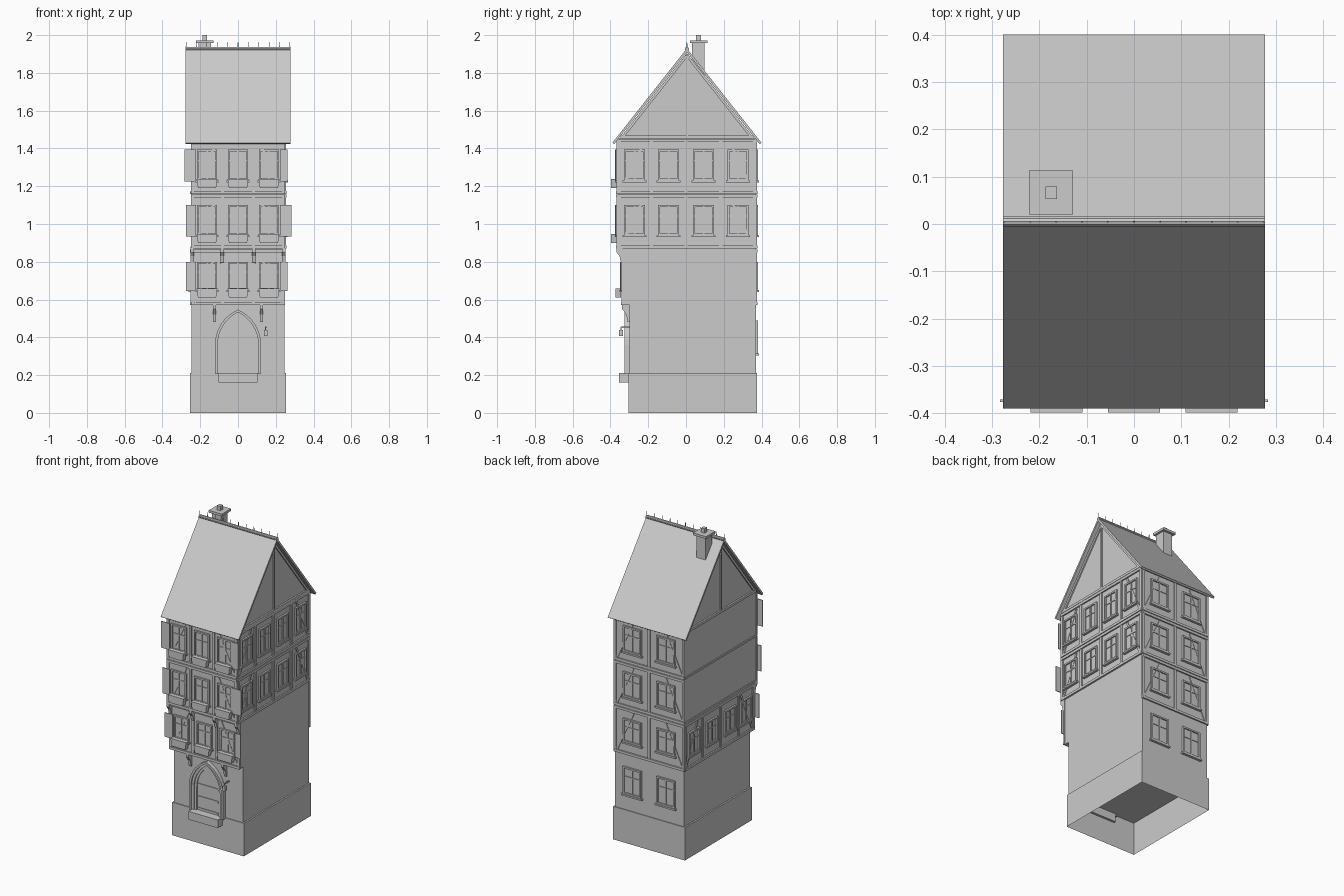
import bpy, bmesh, math
from mathutils import Matrix, Vector

if "Cube" in bpy.data.objects:
    bpy.data.objects.remove(bpy.data.objects["Cube"])

parts = {}  # part name -> bmesh being filled


def part(name):
    return parts.setdefault(name, bmesh.new())


def frame(out, u):
    """Wall frame: local axes are (outwards, along the wall, up)."""
    return Matrix((out, u, (0, 0, 1))).transposed()


FRONT = frame((0, -1, 0), (1, 0, 0))
RIGHT = frame((1, 0, 0), (0, 1, 0))
BACK = frame((0, 1, 0), (-1, 0, 0))
LEFT = frame((-1, 0, 0), (0, -1, 0))


def prism(name, M, pts, d0, d1):
    """Extrude an outline (u, z) from depth d0 to d1."""
    bm = part(name)
    a = [bm.verts.new(M @ Vector((d0, u, z))) for u, z in pts]
    b = [bm.verts.new(M @ Vector((d1, u, z))) for u, z in pts]
    bm.faces.new(a)
    bm.faces.new(b[::-1])
    for i in range(len(pts)):
        j = (i + 1) % len(pts)
        bm.faces.new((a[j], a[i], b[i], b[j]))


def rect(name, M, u0, u1, z0, z1, d0, d1):
    prism(name, M, [(u0, z0), (u1, z0), (u1, z1), (u0, z1)], d0, d1)


def box(name, x0, x1, y0, y1, z0, z1):
    rect(name, RIGHT, y0, y1, z0, z1, x0, x1)


def bar(name, M, p, q, w, d0, d1):
    p, q = Vector(p), Vector(q)
    n = (q - p).normalized().orthogonal() * w / 2
    prism(name, M, [p - n, q - n, q + n, p + n], d0, d1)


def rod(name, p, q, r0, r1, sides=8):
    p, q = Vector(p), Vector(q)
    rot = (q - p).to_track_quat('Z', 'Y').to_matrix().to_4x4()
    bmesh.ops.create_cone(part(name), cap_ends=True, segments=sides, radius1=r0, radius2=r1,
                          depth=(q - p).length, matrix=Matrix.Translation((p + q) / 2) @ rot)


def window(M, u, z0, z1, w, d):
    h, t = w / 2, 0.01
    rect('window_panes', M, u - h + t, u + h - t, z0 + t, z1 - t, d - .002, d + .003)
    for s in (-1, 1):
        e = sorted((u + s * h, u + s * (h - t)))
        rect('window_frames', M, *e, z0, z1, d - .002, d + .011)
    for a, b in ((z0, z0 + t), (z1 - t, z1)):
        rect('window_frames', M, u - h + t, u + h - t, a, b, d - .002, d + .011)
    zt = z0 + (z1 - z0) * .64
    rect('window_bars', M, u - .004, u + .004, z0 + t, z1 - t, d, d + .008)
    rect('window_bars', M, u - h + t, u + h - t, zt - .003, zt + .003, d, d + .007)
    rect('window_sills', M, u - h - .008, u + h + .008, z0 - .01, z0, d - .002, d + .016)


def facade(M, d, z0, z1, posts, centres, w, wz):
    """One timber-framed storey: rails, posts, outer braces and windows."""
    lo, hi = posts[0], posts[-1]
    rect('timber_rails', M, lo - .008, hi + .008, z0, z0 + .016, d - .004, d + .009)
    rect('timber_rails', M, lo - .008, hi + .008, z1 - .02, z1 - .004, d - .004, d + .009)
    for p in posts:
        rect('timber_posts', M, p - .008, p + .008, z0 + .01, z1 - .01, d - .004, d + .007)
    for s, e in ((1, lo), (-1, hi)):
        bar('timber_braces', M, (e + s * .012, z0 + .02), (e + s * .128, z1 - .025), .013, d - .004, d + .005)
    for c in centres:
        window(M, c, *wz, w, d)


# Plinth, open underneath
box('plinth', -.255, .255, -.305, .375, 0, .212)
bm = part('plinth')
bm.faces.ensure_lookup_table()
bmesh.ops.delete(bm, geom=[f for f in bm.faces if f.calc_center_median().z < .01], context='FACES')

# Wall blocks of the storeys, jettied to the front
box('ground_floor', -.245, .245, -.30, .37, .212, .575)
STOREYS = [(.57, .87, .335, .245, (.65, .80)),
           (.87, 1.16, .361, .247, (.94, 1.10)),
           (1.16, 1.455, .361, .248, (1.23, 1.395))]
SIDE_POSTS, SIDE_WINS = [-.352, -.182, 0, .184, .362], [-.272, -.092, .093, .275]
for i, (z0, z1, fy, hx, wz) in enumerate(STOREYS):
    box('upper_walls', -hx, hx, -fy, .37, z0, z1)
    facade(FRONT, fy, z0, z1, [-.242, -.083, .083, .242], [-.164, 0, .164], .108, wz)
    facade(BACK, .37, z0, z1, [-.242, 0, .242], [-.12, .12], .13, wz)
    if i == 0:
        facade(LEFT, hx, z0, z1, [-p for p in [-.328] + SIDE_POSTS[1:]][::-1],
               [-c for c in [-.255] + SIDE_WINS[1:]], .11, wz)
    else:
        facade(RIGHT, hx, z0, z1, SIDE_POSTS, SIDE_WINS, .11, wz)
        # storey string on the plain side
        rect('side_strings', LEFT, -.37, fy, z0, z0 + .012, hx - .004, hx + .005)
    # Flower boxes and outer shutters
    for c in (-.164, 0, .164):
        b = wz[0]
        prism('flower_boxes', FRONT, [(c - .048, b - .04), (c + .048, b - .04), (c + .055, b + .008),
                                      (c - .055, b + .008)], fy + .008, fy + .037)
    for s, e in ((-1, (.276, .275, .283)[i]), (1, (.262, .283, .262)[i])):
        u = sorted((s * .222, s * e))
        rect('shutters', FRONT, *u, wz[0] - .005, wz[1], fy + .01, fy + .015)

# Brackets carrying the first overhangs
for c in (-.242, -.083, .083, .242):
    prism('jetty_brackets', RIGHT, [(-.335, .79), (-.345, .80), (-.352, .83), (-.367, .85), (-.367, .872),
                                    (-.335, .872)], c - .009, c + .009)
for c in (-.125, .125):
    prism('door_brackets', RIGHT, [(-.30, .48), (-.309, .48), (-.316, .52), (-.338, .55), (-.338, .575),
                                   (-.30, .575)], c - .008, c + .008)
# Back windows of the ground floor
for c in (-.12, .12):
    window(BACK, c, .315, .49, .13, .37)


# Pointed door arch: stepped mouldings around a planked leaf
def arch(w, n=8):
    r = .545 - (.12 - w) - .36
    c = (r * r - w * w) / (2 * w)
    end = math.atan2(r, c)
    side = [((w + c) * math.cos(end * k / n) - c, .36 + (w + c) * math.sin(end * k / n)) for k in range(n)]
    return [(w, .205)] + side + [(0, .36 + r)] + [(-u, z) for u, z in side[::-1]] + [(-w, .205)]


for w, t, d in ((.122, .014, .325), (.108, .016, .316), (.092, .015, .309)):
    o, q = arch(w), arch(w - t)
    for k in range(len(o) - 1):
        prism('door_arch', FRONT, [o[k], o[k + 1], q[k + 1], q[k]], .295, d)
prism('door_leaf', FRONT, arch(.079), .295, .303)
for z in (.215, .29, .37):
    rect('door_rails', FRONT, -.072, .072, z, z + .014, .30, .307)
box('door_step', -.104, .104, -.354, -.29, .16, .212)

# Lamp beside the door
box('lamp_arm', .142, .15, -.345, -.30, .45, .457)
box('lamp', .137, .155, -.354, -.334, .408, .438)
rod('lamp_hook', (.146, -.344, .436), (.146, -.344, .455), .003, .003, 6)

# Gable walls with a centre post, foot rail and rafters
prism('gable_walls', RIGHT, [(-.35, 1.45), (.36, 1.45), (.005, 1.905)], -.248, .248)
for M, s in ((RIGHT, 1), (LEFT, -1)):
    rect('gable_posts', M, s * .005 - .006, s * .005 + .006, 1.46, 1.895, .244, .255)
    rect('gable_rails', M, s * .005 - .352, s * .005 + .352, 1.452, 1.468, .244, .258)
    for e in (-1, 1):
        bar('gable_rafters', M, (s * .005 + e * .34, 1.462), (s * .005, 1.893), .014, .244, .256)

# Roof slabs
prism('roof', RIGHT, [(-.39, 1.43), (.005, 1.93), (.40, 1.43), (.39, 1.423), (.005, 1.91), (-.38, 1.423)],
      -.277, .277)
# Ridge roll and spikes
rod('ridge_roll', (-.277, .005, 1.927), (.277, .005, 1.927), .011, .011, 10)
for k in range(11):
    x = -.275 + k * .055
    rod('ridge_spikes', (x, .005, 1.93), (x, .005, 1.963), .002, .0015, 6)

# Chimney
box('chimney', -.208, -.142, .032, .098, 1.78, 1.957)
box('chimney_cap', -.222, -.129, .02, .113, 1.957, 1.972)
box('chimney_pot', -.187, -.163, .053, .079, 1.972, 2.0)

# Turn every part into an object
for name, bm in parts.items():
    bmesh.ops.recalc_face_normals(bm, faces=bm.faces[:])
    me = bpy.data.meshes.new(name)
    bm.to_mesh(me)
    bm.free()
    bpy.context.collection.objects.link(bpy.data.objects.new(name, me))
